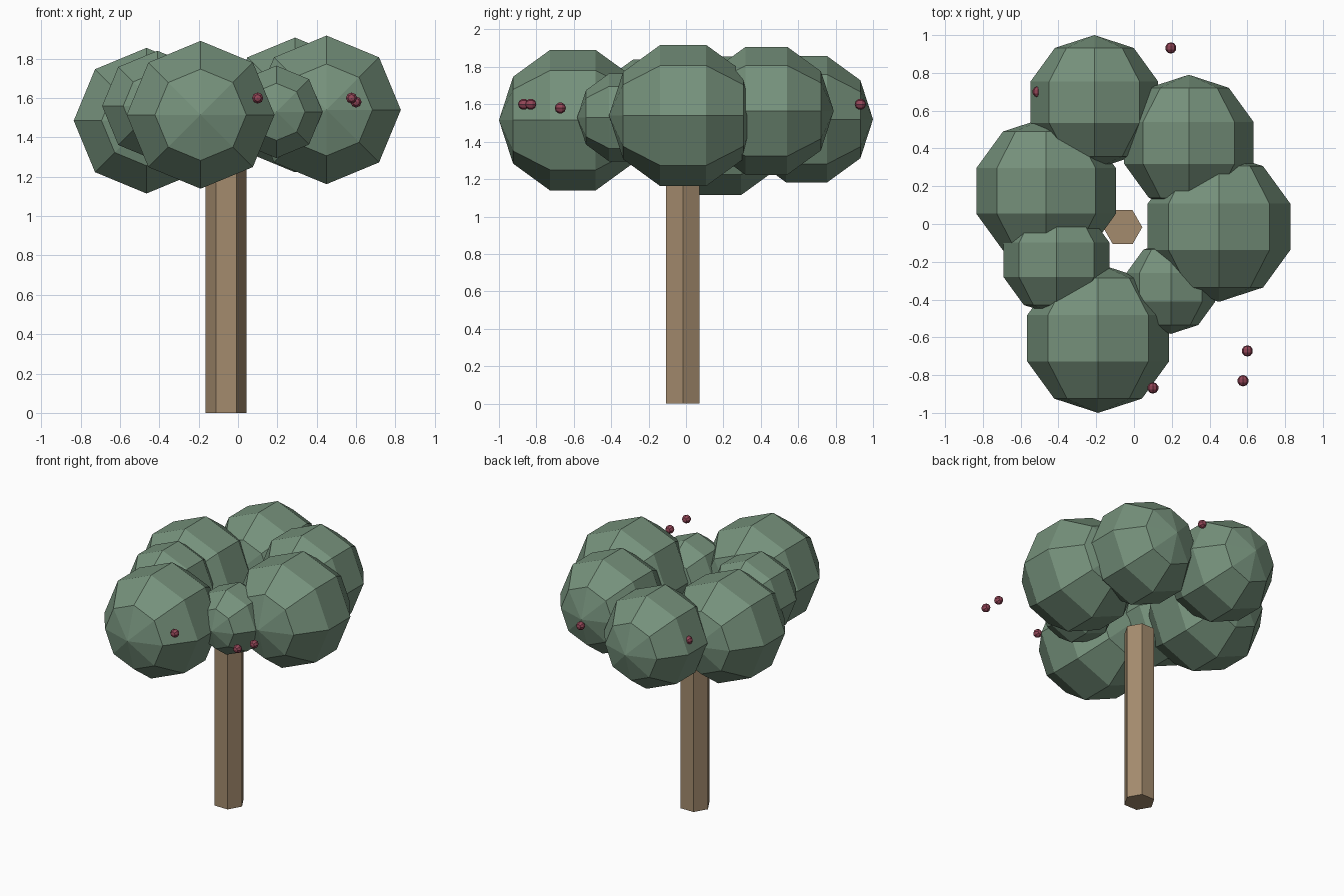
import bpy
import bmesh
import math
from mathutils import Matrix

cube = bpy.data.objects.get("Cube")
if cube:
    bpy.data.objects.remove(cube, do_unlink=True)


def make_material(name, rgb):
    mat = bpy.data.materials.new(name)
    mat.use_nodes = True
    mat.diffuse_color = (*rgb, 1)
    mat.node_tree.nodes["Principled BSDF"].inputs["Base Color"].default_value = (*rgb, 1)
    return mat


leaf_green = make_material("leaf green", (0.18, 0.285, 0.20))
bark_brown = make_material("bark brown", (0.37, 0.26, 0.155))
berry_red = make_material("berry red", (0.29, 0.06, 0.095))


def add_object(name, bm, location, mat):
    mesh = bpy.data.meshes.new(name)
    bm.to_mesh(mesh)
    bm.free()
    mesh.materials.append(mat)
    obj = bpy.data.objects.new(name, mesh)
    obj.location = location
    bpy.context.collection.objects.link(obj)


def add_ball(name, location, radius, mat):
    """Flat-shaded eight-sided ball with its poles along y."""
    bm = bmesh.new()
    bmesh.ops.create_uvsphere(bm, u_segments=8, v_segments=5, radius=radius,
                              matrix=Matrix.Rotation(math.pi / 2, 4, "X"))
    add_object(name, bm, location, mat)


# Hexagonal trunk
TRUNK_HEIGHT = 1.3
bm = bmesh.new()
bmesh.ops.create_cone(bm, cap_ends=True, segments=6, radius1=0.104, radius2=0.104,
                      depth=TRUNK_HEIGHT, matrix=Matrix.Rotation(math.pi / 2, 4, "Z"))
# Put two corners of the hexagon on the x axis
if max(v.co.x for v in bm.verts) < 0.1:
    bmesh.ops.rotate(bm, verts=bm.verts, matrix=Matrix.Rotation(math.pi / 6, 3, "Z"))
add_object("trunk", bm, (-0.06, -0.017, TRUNK_HEIGHT / 2), bark_brown)

# Ring of foliage clumps
clumps = {
    "front": ((-0.19, -0.605, 1.515), 0.395),
    "left": ((0.45, -0.015, 1.54), 0.397),
    "back_left": ((0.29, 0.43, 1.565), 0.36),
    "back": ((-0.21, 0.645, 1.52), 0.355),
    "right": ((-0.465, 0.175, 1.485), 0.389),
    "small_right": ((-0.41, -0.19, 1.56), 0.295),
    "small_left": ((0.195, -0.335, 1.53), 0.247),
}
for side, (location, radius) in clumps.items():
    add_ball("foliage_" + side, location, radius, leaf_green)

# Berries around the crown
berries = [(0.10, -0.868, 1.6), (0.577, -0.83, 1.6), (0.6, -0.672, 1.58),
           (0.195, 0.932, 1.6), (-0.508, 0.7, 1.595)]
for number, location in enumerate(berries, 1):
    add_ball(f"berry_{number}", location, 0.03, berry_red)
